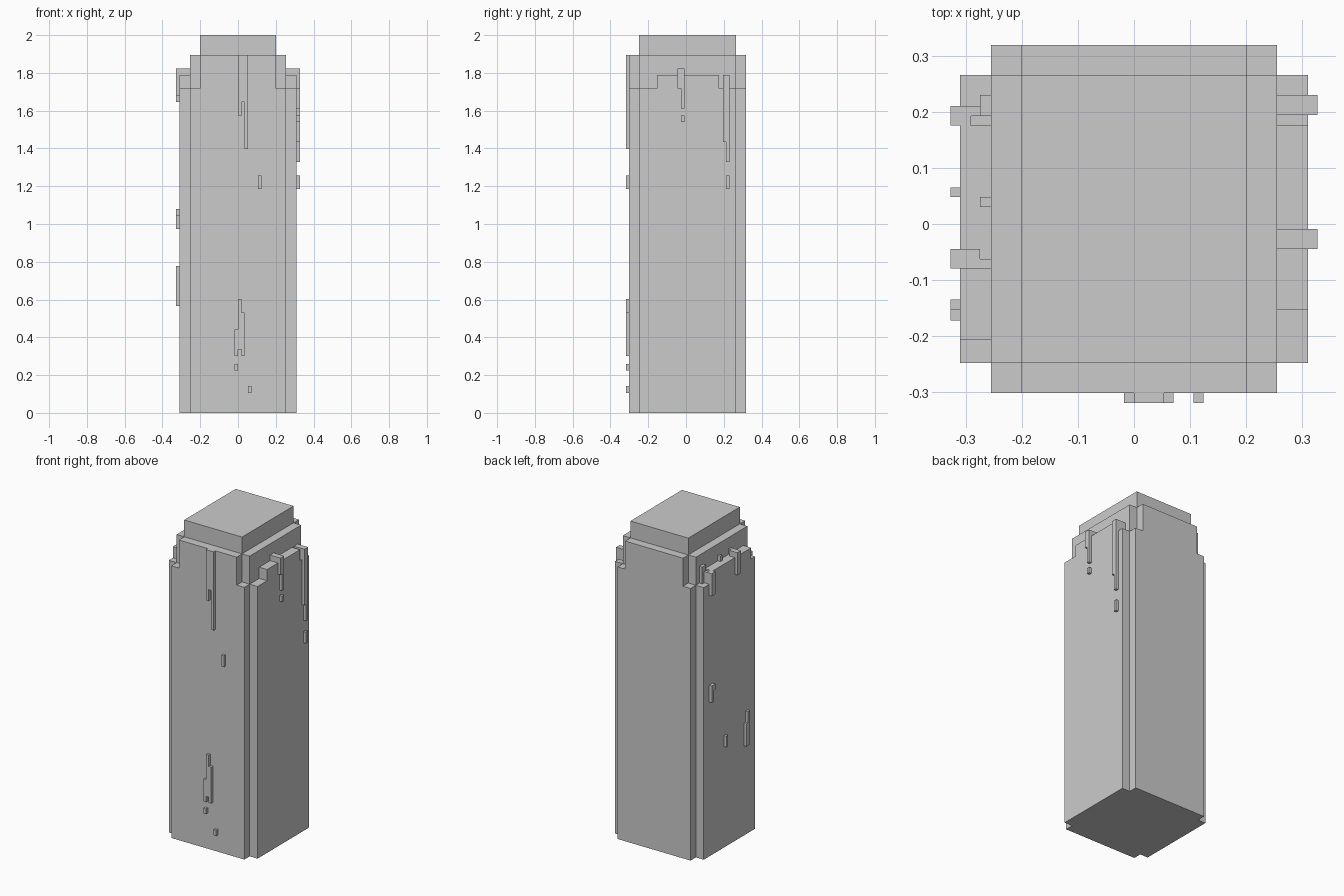
import bpy
import bmesh
from mathutils import Matrix, Vector

cube = bpy.data.objects.get("Cube")
if cube:
    bpy.data.objects.remove(cube, do_unlink=True)

CELL = 2 / 113          # the model sits on a block grid
HALF, SIDE, DRIP = 14.4, 17.5, 18.5   # half widths: body, side slab, drips
FRONT, BACK = -17, 18
INNER_FRONT, INNER_BACK = -14, 15
SHOULDER, COLLAR, TOP = 97, 107, 113

stone = bpy.data.materials.new("plain grey")
stone.use_nodes = True
grey = (0.6, 0.6, 0.6, 1)
stone.diffuse_color = grey
stone.node_tree.nodes["Principled BSDF"].inputs["Base Color"].default_value = grey


def blocks(name, boxes):
    """One object from boxes given as x, y and z ranges in grid cells."""
    bm = bmesh.new()
    for ranges in boxes:
        low = Vector([min(r) for r in ranges]) * CELL
        high = Vector([max(r) for r in ranges]) * CELL
        place = Matrix.Translation((low + high) / 2)
        bmesh.ops.create_cube(bm, size=1, matrix=place @ Matrix.Diagonal((*(high - low), 1)))
    mesh = bpy.data.meshes.new(name)
    bm.to_mesh(mesh)
    bm.free()
    mesh.materials.append(stone)
    obj = bpy.data.objects.new(name, mesh)
    bpy.context.collection.objects.link(obj)


def side_drips(name, sign, strips, inner=SIDE):
    """Raised strips on a side wall: y start, y end, bottom, top."""
    blocks(name, [((sign * inner, sign * DRIP), (a, b), (low, high))
                  for a, b, low, high in strips])


def front_drips(name, strips):
    """Raised strips on the front wall: x start, x end, bottom, top."""
    blocks(name, [((a, b), (FRONT - 1, FRONT), (low, high))
                  for a, b, low, high in strips])


# Main column and cap
inner_y = (INNER_FRONT, INNER_BACK)
blocks("column", [((-HALF, HALF), inner_y, (0, COLLAR))])
blocks("cap", [((-11.4, 11.4), inner_y, (COLLAR, TOP))])

# Front and back slabs with stepped upper corners
for name, depth in (("front_slab", (FRONT, INNER_FRONT)), ("back_slab", (INNER_BACK, BACK))):
    blocks(name, [((-HALF, HALF), depth, (0, SHOULDER)),
                  ((-11.4, 11.4), depth, (SHOULDER, COLLAR))])

# Side slabs with a raised middle
for name, sign, raised in (("left_slab", 1, (-8.6, 9.9)), ("right_slab", -1, (-11.7, 9.9))):
    reach = (sign * HALF, sign * SIDE)
    blocks(name, [(reach, inner_y, (0, SHOULDER)), (reach, raised, (SHOULDER, 101))])

# Drips on the left side
side_drips("left_drip_heads", 1, [(-2.5, -0.5, SHOULDER, 103), (11, 13, SHOULDER, 101)], HALF)
side_drips("left_drips", 1, [(-1.5, -0.5, 91, SHOULDER), (11, 13, 81, SHOULDER),
                             (12, 13, 75, 81)])
side_drips("left_droplets", 1, [(-1.5, -0.5, 87, 89), (12, 13, 67, 71)])

# Drips on the right side
side_drips("right_drip_head", -1, [(-4.5, -2.5, 101, 103)], 15.5)
side_drips("right_drip_back_head", -1, [(9.9, 11.9, SHOULDER, 101)], 16.4)
blocks("right_ledge_bits", [((-15.5, -HALF), (10.9, 13), (SHOULDER, 103)),
                            ((-16.4, -HALF), (10.9, 11.9), (SHOULDER, 101)),
                            ((-15.5, -HALF), (-4.5, -3.5), (101, 103)),
                            ((-15.5, -HALF), (1.7, 2.7), (101, 103))])
side_drips("right_drips", -1, [(-4.5, -2.5, 95, 101), (9.9, 11.9, 93, SHOULDER)])
side_drips("right_droplets", -1, [(10.9, 11.9, 55, 61), (9.9, 10.9, 59, 61),
                                  (2.7, 3.7, 36, 40), (-8.6, -7.6, 32, 40),
                                  (-9.7, -8.6, 32, 44)])

# Drips and droplets on the front
front_drips("front_upper_drip", [(0, 3, 93, COLLAR), (0, 1, 89, 93), (2, 3, 79, 93)])
front_drips("front_lower_drip", [(-1, 0, 17, 25), (0, 1, 19, 34), (1, 2, 17, 30)])
front_drips("front_droplets", [(6, 7, 67, 71), (-1, 0, 12.7, 14.6), (3, 4, 6, 8)])
